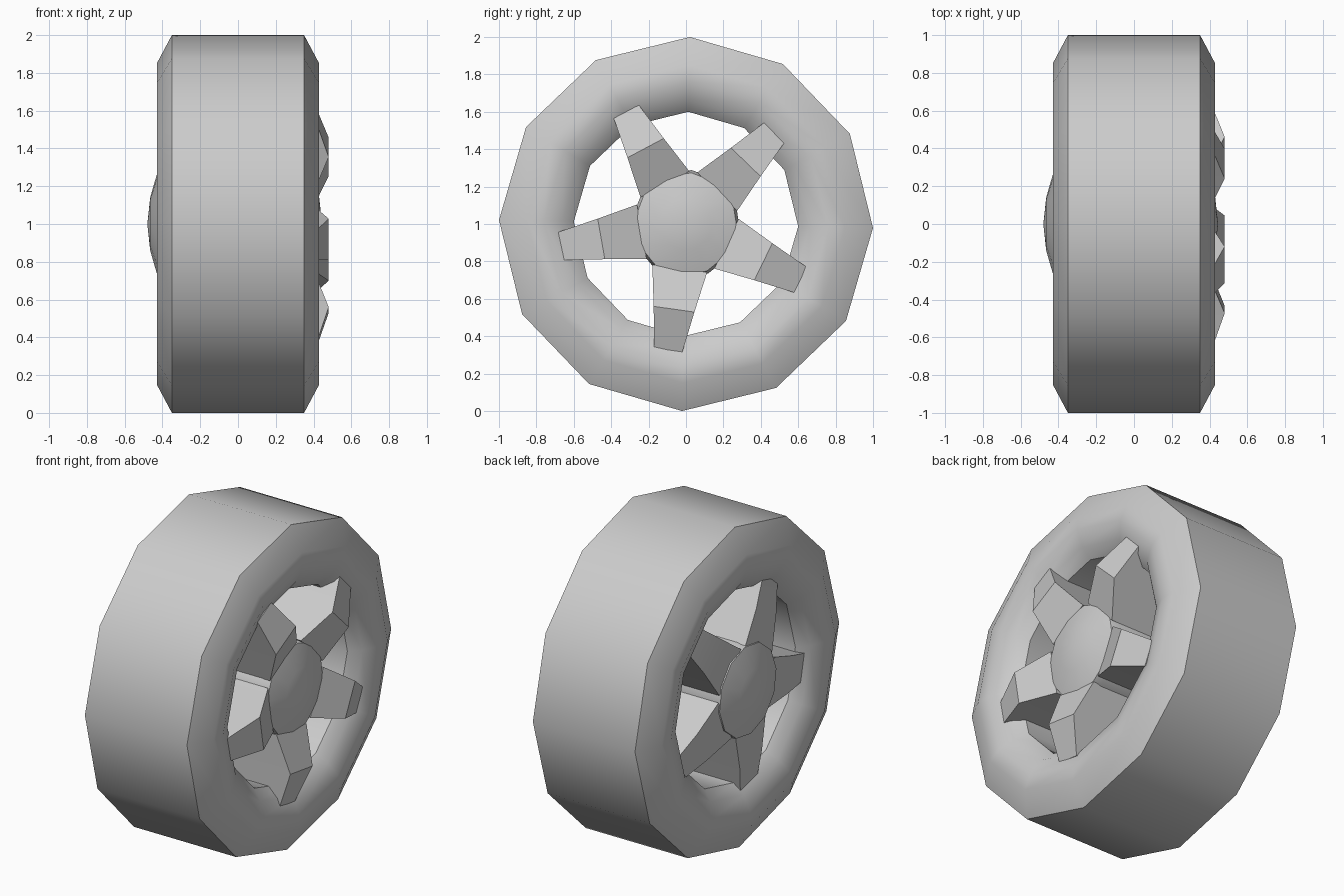
import bpy, bmesh, math

if "Cube" in bpy.data.objects:
    bpy.data.objects.remove(bpy.data.objects["Cube"])

CZ = 1.0      # axle height
SIDES = 12


def finish(name, bm, angle=35):
    bmesh.ops.recalc_face_normals(bm, faces=bm.faces)
    me = bpy.data.meshes.new(name)
    bm.to_mesh(me)
    bm.free()
    ob = bpy.data.objects.new(name, me)
    bpy.context.collection.objects.link(ob)
    ob.location.z = CZ
    bpy.ops.object.select_all(action='DESELECT')
    ob.select_set(True)
    bpy.context.view_layer.objects.active = ob
    bpy.ops.object.shade_smooth_by_angle(angle=math.radians(angle))
    return ob


def lathe(name, profile, start, closed):
    """Spin an (x, radius) profile about the x axis."""
    bm = bmesh.new()
    rings = []
    for x, r in profile:
        if r == 0:
            rings.append([bm.verts.new((x, 0, 0))] * SIDES)
            continue
        ring = []
        for i in range(SIDES):
            a = math.radians(start) + math.tau * i / SIDES
            ring.append(bm.verts.new((x, r * math.cos(a), r * math.sin(a))))
        rings.append(ring)
    n = len(rings)
    for k in range(n if closed else n - 1):
        p, q = rings[k], rings[(k + 1) % n]
        for i in range(SIDES):
            j = (i + 1) % SIDES
            quad = [p[i], p[j], q[j], q[i]]
            bm.faces.new(list(dict.fromkeys(quad)))
    return finish(name, bm)


# tyre with chamfered shoulders and dished side walls
half = [(0.35, 1.0), (0.43, 0.85), (0.43, 0.76), (0.39, 0.66), (0.33, 0.6)]
lathe("tyre", half + [(-x, r) for x, r in reversed(half)], -1.2, True)

# hub: through barrel with shallow domed ends
lathe("hub", [(-0.48, 0), (-0.465, 0.14), (-0.425, 0.28), (-0.36, 0.29),
              (0.34, 0.29), (0.39, 0.275), (0.43, 0.14), (0.445, 0)], -6, False)


def spoke(index, degrees):
    """Deep tapered bar; stations are (radius, half width, back x, front x)."""
    stations = [(0.24, 0.148, -0.42, 0.39),
                (0.46, 0.11, -0.40, 0.48),
                (0.68, 0.076, -0.36, 0.405)]
    a = math.radians(degrees)
    c, s = math.cos(a), math.sin(a)
    bm = bmesh.new()
    loops = []
    for r, w, back, front in stations:
        corners = [(back, -w), (front, -w), (front, w), (back, w)]
        loops.append([bm.verts.new((x, r * c - t * s, r * s + t * c))
                      for x, t in corners])
    for p, q in zip(loops, loops[1:]):
        for i in range(4):
            j = (i + 1) % 4
            bm.faces.new((p[i], p[j], q[j], q[i]))
    bm.faces.new(loops[0])
    bm.faces.new(loops[-1])
    finish(f"spoke_{index + 1}", bm)


# five spokes
for k in range(5):
    spoke(k, 46 + 72 * k)
